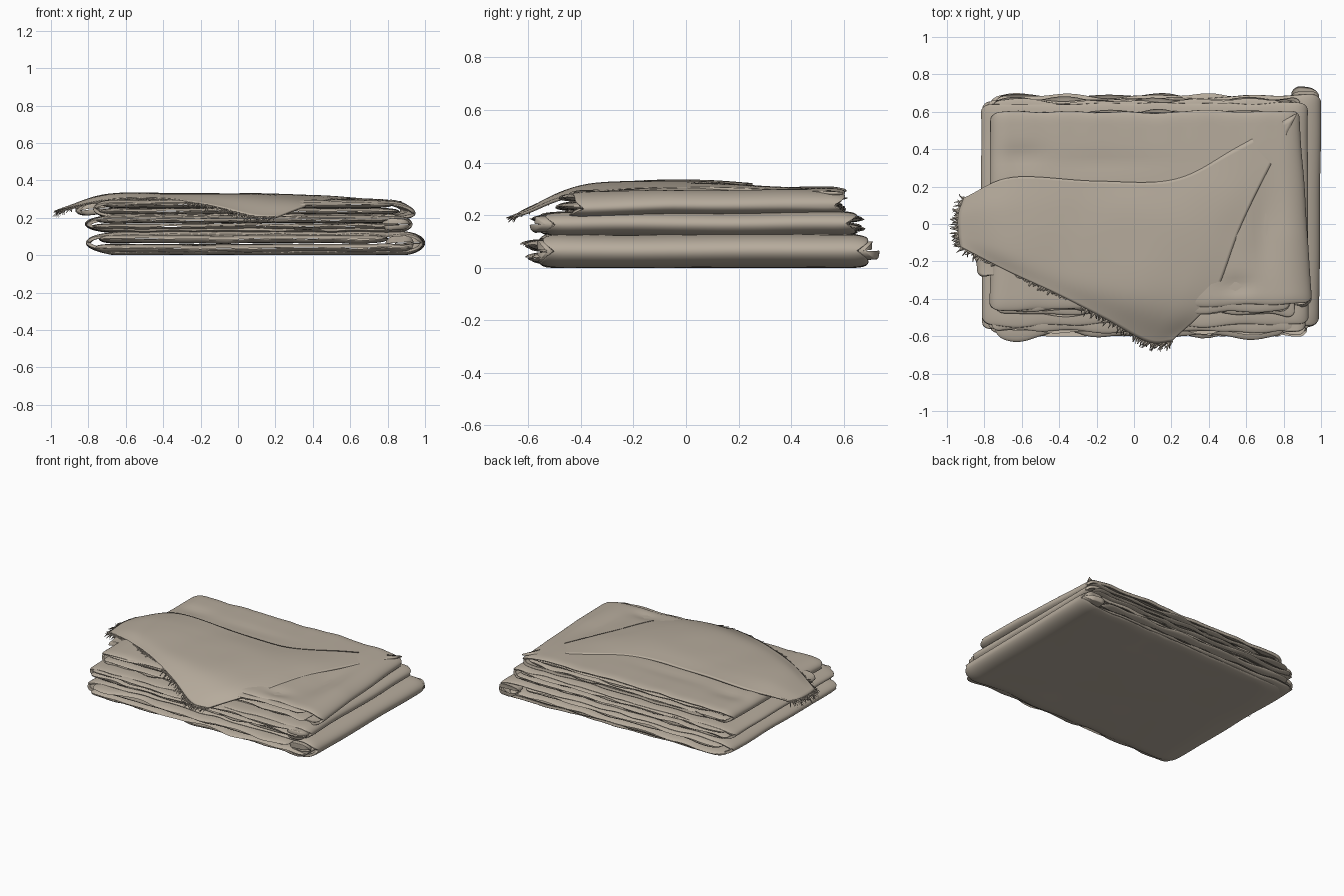
import bpy, bmesh, math, random
from mathutils import Vector, noise

if "Cube" in bpy.data.objects:
    bpy.data.objects.remove(bpy.data.objects["Cube"])

random.seed(4)
cloth = bpy.data.materials.new("warm taupe cloth")
cloth.diffuse_color = (0.47, 0.41, 0.335, 1)
cloth.use_nodes = True
cloth.node_tree.nodes["Principled BSDF"].inputs["Base Color"].default_value = cloth.diffuse_color


def finish(name, bm, thick=0):
    bmesh.ops.recalc_face_normals(bm, faces=bm.faces)
    me = bpy.data.meshes.new(name)
    bm.to_mesh(me)
    bm.free()
    me.materials.append(cloth)
    ob = bpy.data.objects.new(name, me)
    bpy.context.collection.objects.link(ob)
    if thick:
        m = ob.modifiers.new("thickness", 'SOLIDIFY')
        m.thickness = thick
        m.offset = -1
    for p in me.polygons:
        p.use_smooth = True
    return ob


def rnd(d, t):
    """Rounded fold: 0 at the edge, 1 once d passes t."""
    k = 1 - min(max(d / t, 0), 1)
    return math.sqrt(max(0, 1 - k * k))


def fold(name, quad, z0, z1, tl=.18, tr=.1, droop=(0, 0), front=0, wave=.012,
         end=.72, thick=.018, seed=0, dent=None):
    """Flattened cloth loop over a plan quad (back-left, back-right, front-right, front-left)."""
    bl, br, fr, fl = [Vector(q) for q in quad]
    n, m = 56, 44
    zc, H = (z0 + z1) / 2, (z1 - z0) / 2
    bm = bmesh.new()
    rows = []
    for j in range(m + 1):
        b = (1 - math.cos(math.pi * j / m)) / 2
        row = []
        for i in range(2 * n):
            top = i <= n
            a = (1 - math.cos(math.pi * (i if top else 2 * n - i) / n)) / 2
            p = fl.lerp(fr, a).lerp(bl.lerp(br, a), b)
            dl, dr = a * (br.x - bl.x), (1 - a) * (br.x - bl.x)
            # rounded plan corners and wavy open edges
            cut = .04 * (1 - rnd(min(dl, dr), .05))
            y = p.y - cut * (2 * b - 1)
            edge = abs(2 * b - 1) ** 4
            y += edge * wave * noise.noise(Vector((p.x * 4, b * 3, seed + (0 if top else 5)))) * 2
            x = p.x + .008 * noise.noise(Vector((y * 3, seed, a))) * (1 - 4 * a * (1 - a))
            dv = min(b, 1 - b) * 1.2
            h = rnd(dl, tl) * rnd(dr, tr) * (end + (1 - end) * rnd(dv, .07))
            z = zc + (H if top else -H) * h
            z += droop[0] * max(0, 1 - dl / .25) ** 2 + droop[1] * max(0, 1 - dr / .25) ** 2
            z += front * max(0, (.35 - b) / .35)
            z += .005 * noise.noise(Vector((x * 2.5, y * 2.5, seed + 9)))
            z += edge * .008 * noise.noise(Vector((x * 7, b, seed + (3 if top else 7))))
            if dent and top:
                for cx, cy, rx, ry, dep in dent:
                    z -= dep * math.exp(-((x - cx) / rx) ** 2 - ((y - cy) / ry) ** 2)
            row.append(bm.verts.new((x, y, max(z, 0))))
        rows.append(row)
    for r, s in zip(rows, rows[1:]):
        for i in range(2 * n):
            k = (i + 1) % (2 * n)
            bm.faces.new((r[i], r[k], s[k], s[i]))
    return finish(name, bm, thick)


def box(x0, x1, y0, y1):
    return [(x0, y1), (x1, y1), (x1, y0), (x0, y0)]


# Outer folds of the three blankets
fold("bottom_blanket", [(-.81, .655), (1.0, .69), (.99, -.54), (-.81, -.56)],
     0, .127, tl=.22, tr=.13, seed=1)
fold("middle_blanket", [(-.82, .64), (.93, .65), (.93, -.54), (-.81, -.54)],
     .122, .212, tl=.16, tr=.09, seed=20)
fold("top_blanket", [(-.77, .595), (.885, .605), (.95, -.43), (-.77, -.46)],
     .208, .306, tl=.1, tr=.12, droop=(0, -.02), front=-.012, seed=40,
     dent=[(.70, -.02, .08, .25, .025), (.55, -.33, .08, .05, .015),
           (-.6, .36, .12, .06, .012), (-.15, .33, .3, .05, .006)])

# Inner plies showing at the open front and back edges
plies = [(-.77, .93, -.585, .68, .016, .058), (-.74, .80, -.60, .685, .066, .108),
         (-.78, .89, -.565, .665, .138, .168), (-.76, .86, -.575, .66, .172, .2),
         (-.74, .86, -.48, .585, .22, .25), (-.73, .83, -.465, .59, .254, .284)]
for k, (x0, x1, y0, y1, z0, z1) in enumerate(plies):
    fold("inner_ply_%d" % (k + 1), box(x0, x1, y0, y1), z0, z1, tl=.08, tr=.08,
         wave=.022, end=.06, thick=0, seed=60 + 11 * k)

# Tucked corner rolls at the right of each fold
for k, (x, y, z, r) in enumerate([(.88, -.53, .062, .04), (.93, .665, .066, .035),
                                  (.86, -.53, .165, .03)]):
    fold("tucked_corner_%d" % (k + 1), box(x - .09, x + .06, y - .04, y + .05),
         z - r, z + r, tl=.05, tr=.05, wave=.02, end=.1, thick=0, seed=150 + k)

# Shawl control net: rows run left to right, from the front edge to the back
net = [
    [(-.93, -.12, .25), (-.68, -.25, .30), (-.42, -.37, .305), (-.15, -.51, .27), (.07, -.63, .215), (.2, -.63, .21)],
    [(-.94, -.05, .25), (-.68, -.14, .325), (-.35, -.25, .328), (-.02, -.35, .322), (.22, -.42, .30), (.42, -.40, .285)],
    [(-.94, .05, .255), (-.68, .07, .33), (-.28, .05, .33), (.1, 0, .33), (.38, -.02, .322), (.59, .03, .306)],
    [(-.91, .14, .26), (-.65, .25, .318), (-.2, .23, .318), (.22, .24, .312), (.55, .41, .306), (.875, .595, .288)]]


def spline(pts, t):
    """Smooth curve through evenly spaced points, t from 0 to 1."""
    pts = [Vector(p) for p in pts]
    pts = [2 * pts[0] - pts[1]] + pts + [2 * pts[-1] - pts[-2]]
    f = t * (len(pts) - 3)
    i = min(int(f), len(pts) - 4)
    f -= i
    a, b, c, d = pts[i:i + 4]
    return .5 * (2 * b + (c - a) * f + (2 * a - 5 * b + 4 * c - d) * f * f
                 + (3 * b - a - 3 * c + d) * f ** 3)


def shawl_point(s, t):
    p = spline([spline(r, s) for r in net], t)
    p.z += .003 * noise.noise(Vector((p.x * 4, p.y * 4, 3)))
    return p


bm = bmesh.new()
S, T = 60, 40
grid = [[bm.verts.new(shawl_point(i / S, j / T)) for i in range(S + 1)] for j in range(T + 1)]
for r, q in zip(grid, grid[1:]):
    for i in range(S):
        bm.faces.new((r[i], r[i + 1], q[i + 1], q[i]))
finish("draped_shawl", bm, .012)


# Fringe: tapered, drooping strands along the left end and the front edge
def strand(bm, p, out, length, drop, w):
    side = Vector((-out.y, out.x, 0)).normalized()
    bend = side * random.uniform(-.02, .02)
    rings = []
    for k in range(4):
        f = k / 3
        c = p + out * length * (f - .15) + bend * f * f - Vector((0, 0, drop * f * f + .006))
        r = w * (1 - .8 * f)
        rings.append([bm.verts.new(c + side * (r * math.cos(g)) + Vector((0, 0, r * .8 * math.sin(g))))
                      for g in (.5, 2.6, 4.7)])
    for a, b in zip(rings, rings[1:]):
        for i in range(3):
            bm.faces.new((a[i], a[(i + 1) % 3], b[(i + 1) % 3], b[i]))
    bm.faces.new(rings[0])
    bm.faces.new(rings[-1])


bm = bmesh.new()
for k in range(110):
    s = k / 109
    out = Vector((-.5 + random.uniform(-.3, .3), -.85, 0)).normalized()
    tip = s > .78
    strand(bm, shawl_point(s, 0), out, random.uniform(.03, .06) if tip else random.uniform(.015, .05),
           random.uniform(.01, .03), random.uniform(.006, .011))
finish("front_fringe", bm)

bm = bmesh.new()
for k in range(45):
    out = Vector((-1, random.uniform(-.5, .4), 0)).normalized()
    strand(bm, shawl_point(0, k / 44), out, random.uniform(.02, .055),
           random.uniform(.01, .045), random.uniform(.006, .011))
finish("left_fringe", bm)

# Crumpled edge hanging under the shawl's left corner
fold("crumpled_under_edge", [(-.87, -.12), (-.66, -.2), (-.64, -.30), (-.84, -.25)], .215, .275,
     tl=.06, tr=.05, droop=(-.01, .01), wave=.03, end=.1, thick=0, seed=200)
